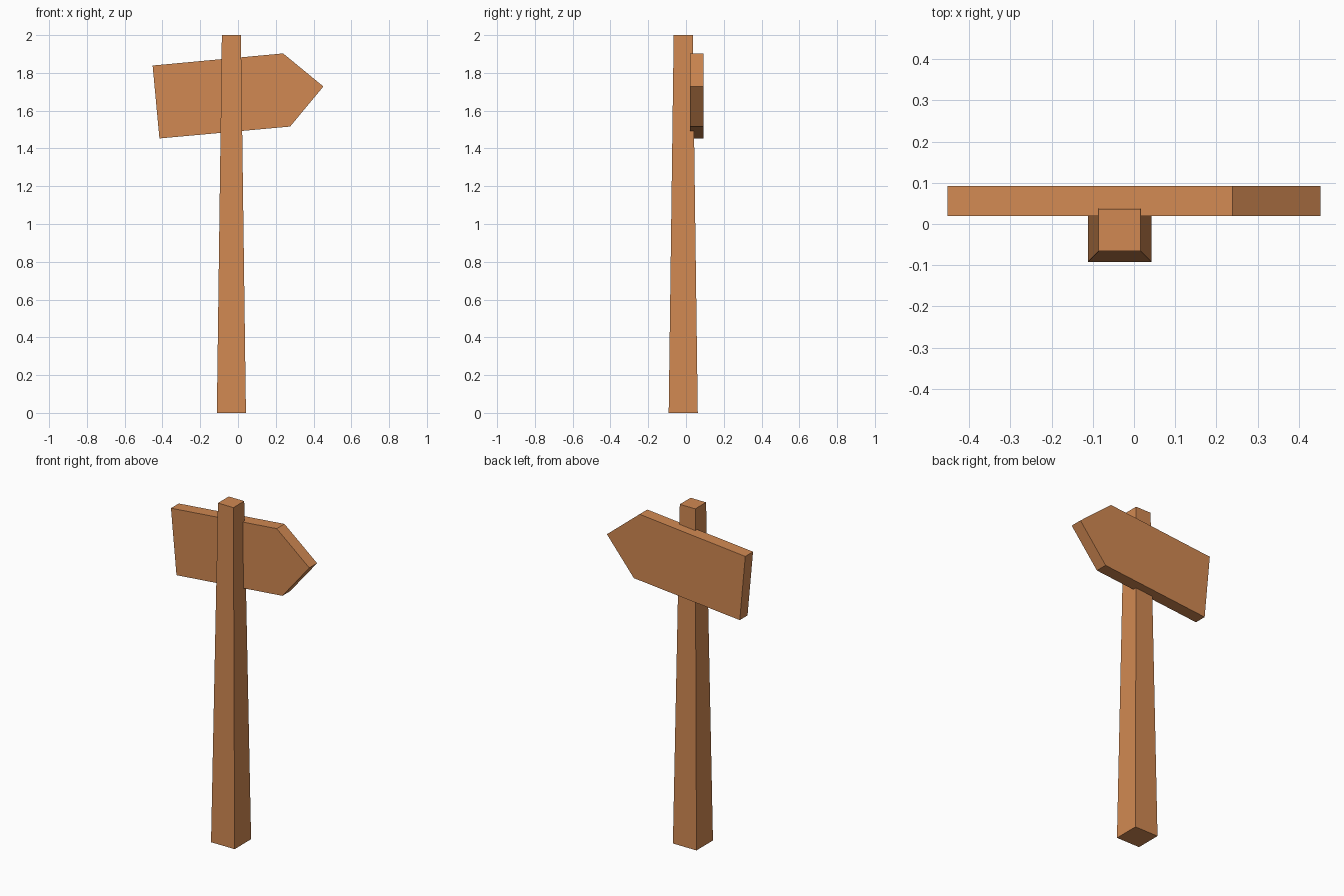
import bpy
import bmesh

if "Cube" in bpy.data.objects:
    bpy.data.objects.remove(bpy.data.objects["Cube"])

wood = bpy.data.materials.new("wood")
wood.diffuse_color = (0.64, 0.25, 0.085, 1)
wood.use_nodes = True
wood.node_tree.nodes["Principled BSDF"].inputs["Base Color"].default_value = wood.diffuse_color


def loft(name, ring_a, ring_b):
    """Closed solid between two matching rings of points."""
    bm = bmesh.new()
    a = [bm.verts.new(p) for p in ring_a]
    b = [bm.verts.new(p) for p in ring_b]
    bm.faces.new(a)
    bm.faces.new(b)
    for i in range(len(a)):
        j = (i + 1) % len(a)
        bm.faces.new((a[i], a[j], b[j], b[i]))
    bmesh.ops.recalc_face_normals(bm, faces=bm.faces)
    mesh = bpy.data.meshes.new(name)
    bm.to_mesh(mesh)
    bm.free()
    mesh.materials.append(wood)
    obj = bpy.data.objects.new(name, mesh)
    bpy.context.collection.objects.link(obj)
    return obj


def square(half, z, cx=-0.035, cy=-0.0147):
    return [(cx + sx * half, cy + sy * half, z)
            for sx, sy in ((-1, -1), (1, -1), (1, 1), (-1, 1))]


# Tapered square post
loft("post", square(0.077, 0), square(0.0505, 2))

# Tilted arrow board fixed into the back of the post
arrow = [(-0.452, 1.839), (0.239, 1.903), (0.452, 1.728),
         (0.276, 1.516), (-0.416, 1.453)]
loft("arrow_board", [(x, 0.02, z) for x, z in arrow],
     [(x, 0.0925, z) for x, z in arrow])
